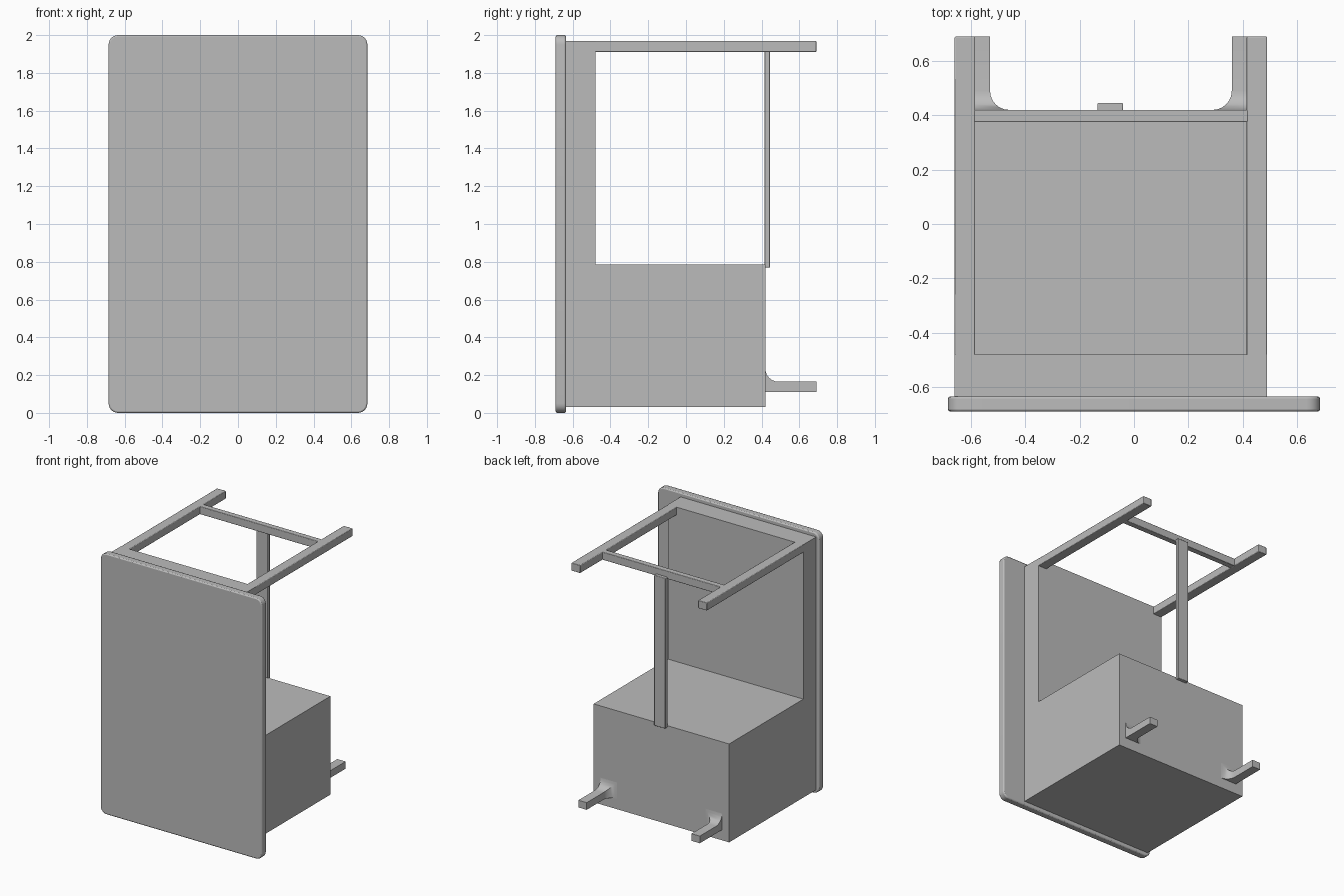
import bpy, bmesh, math

if "Cube" in bpy.data.objects:
    bpy.data.objects.remove(bpy.data.objects["Cube"])

grey = bpy.data.materials.new("plain grey")
grey.diffuse_color = (0.5, 0.5, 0.5, 1)
grey.use_nodes = True
grey.node_tree.nodes["Principled BSDF"].inputs["Base Color"].default_value = grey.diffuse_color


def finish(name, bm, bevel=0.0, segments=2):
    bmesh.ops.recalc_face_normals(bm, faces=bm.faces)
    mesh = bpy.data.meshes.new(name)
    bm.to_mesh(mesh)
    bm.free()
    mesh.materials.append(grey)
    ob = bpy.data.objects.new(name, mesh)
    bpy.context.collection.objects.link(ob)
    if bevel:
        m = ob.modifiers.new("Bevel", 'BEVEL')
        m.width, m.segments = bevel, segments
        m.limit_method, m.angle_limit = 'ANGLE', math.radians(40)
    bpy.ops.object.select_all(action='DESELECT')
    ob.select_set(True)
    bpy.context.view_layer.objects.active = ob
    bpy.ops.object.shade_smooth_by_angle(angle=math.radians(35))
    return ob


def prism(name, points, depth, bevel=0.0):
    """Extrude a closed 3D outline along a vector."""
    bm = bmesh.new()
    face = bm.faces.new([bm.verts.new(p) for p in points])
    new = bmesh.ops.extrude_face_region(bm, geom=[face])["geom"]
    verts = [g for g in new if isinstance(g, bmesh.types.BMVert)]
    bmesh.ops.translate(bm, verts=verts, vec=depth)
    return finish(name, bm, bevel)


def box(name, x, y, z, bevel=0.0):
    pts = [(x[0], y[0], z[0]), (x[1], y[0], z[0]), (x[1], y[0], z[1]), (x[0], y[0], z[1])]
    return prism(name, pts, (0, y[1] - y[0], 0), bevel)


def arc(cx, cy, r, a0, a1, n=6):
    return [(cx + r * math.cos(math.radians(a0 + (a1 - a0) * i / n)),
             cy + r * math.sin(math.radians(a0 + (a1 - a0) * i / n))) for i in range(n + 1)]


# Large rounded front panel
r, hw = 0.05, 0.685
outline = (arc(hw - r, 2 - r, r, 0, 90) + arc(-hw + r, 2 - r, r, 90, 180)
           + arc(-hw + r, r, r, 180, 270) + arc(hw - r, r, r, 270, 360))
prism("front_panel", [(x, -0.69, z) for x, z in outline], (0, 0.055, 0), 0.008)

# L-shaped body: lower block and thick upright wall
side = [(-0.637, 0.03), (0.42, 0.03), (0.42, 0.785), (-0.48, 0.785), (-0.48, 1.97), (-0.637, 1.97)]
prism("body", [(-0.66, y, z) for y, z in side], (1.15, 0, 0))

# Upper rails, crossbar and the thin rear post
for name, x0 in (("left_rail", -0.66), ("right_rail", 0.415)):
    box(name, (x0, x0 + 0.075), (-0.485, 0.69), (1.91, 1.97), 0.004)
box("crossbar", (-0.59, 0.42), (0.375, 0.42), (1.91, 1.97), 0.004)
box("rear_post", (-0.135, -0.04), (0.415, 0.445), (0.77, 1.925), 0.004)

# Lower pegs, flared into the block on the top and inner sides
flare = [(0.07 * (1 - math.sin(t)), 0.07 * (1 - math.cos(t)))
         for t in [math.pi / 2 * i / 6 for i in range(7)]]
for name, outer, inner, s in (("left_peg", -0.60, -0.53, 1), ("right_peg", 0.43, 0.36, -1)):
    bm = bmesh.new()
    # flare pairs: (sideways spread, distance from the block)
    rings = [(w, 0.42 + d) for w, d in flare] + [(0, 0.69)]
    rings = [(rings[0][0], 0.41)] + rings
    prev = None
    for w, y in rings:
        ring = [bm.verts.new(p) for p in ((outer, y, 0.11), (inner + s * w, y, 0.11),
                                          (inner + s * w, y, 0.165 + w), (outer, y, 0.165 + w))]
        if prev:
            for i in range(4):
                j = (i + 1) % 4
                bm.faces.new((prev[i], prev[j], ring[j], ring[i]))
        else:
            bm.faces.new(ring)
        prev = ring
    bm.faces.new(prev)
    finish(name, bm)
